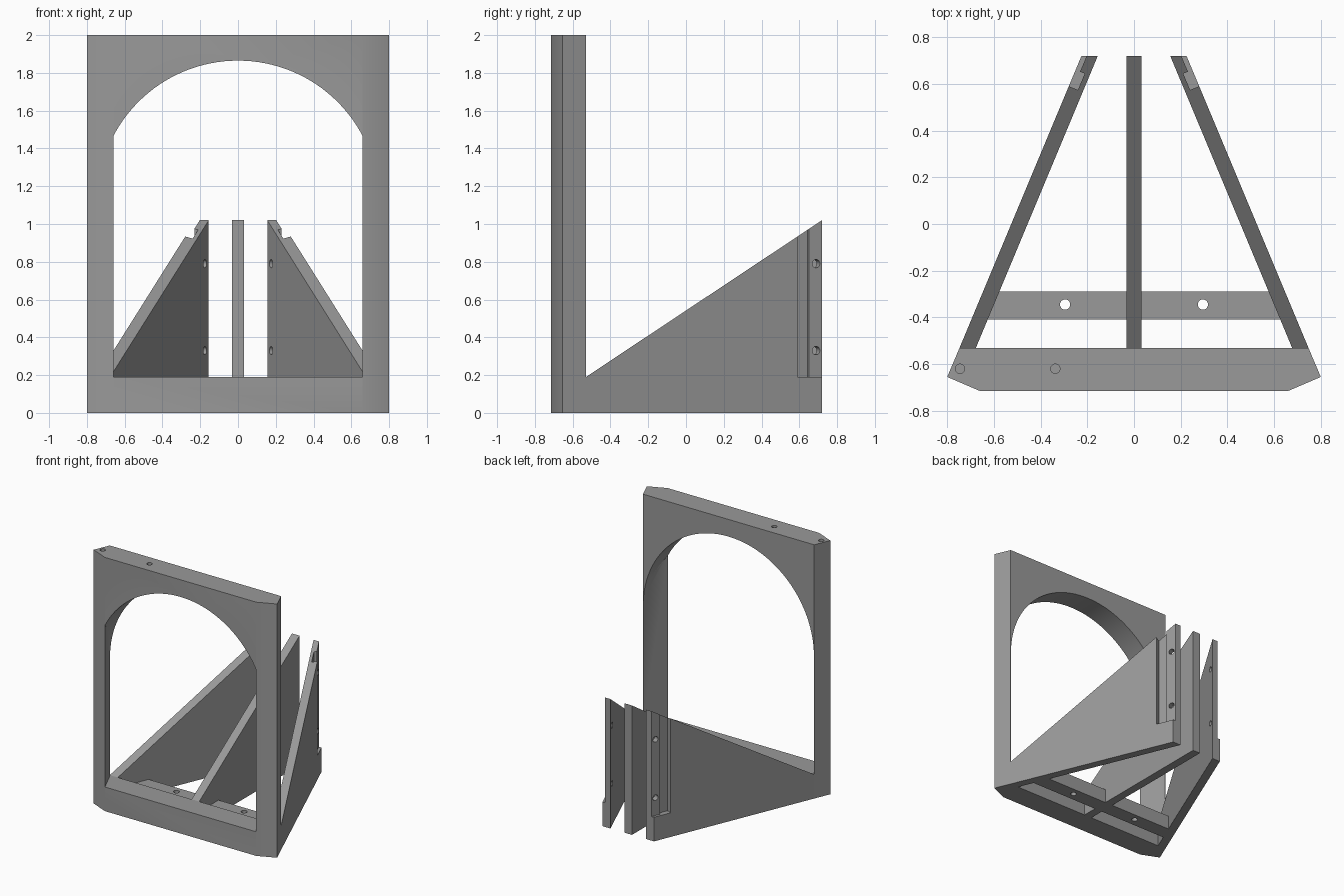
import bpy, bmesh, math
from mathutils import Vector

if "Cube" in bpy.data.objects:
    bpy.data.objects.remove(bpy.data.objects["Cube"])

grey = bpy.data.materials.new("plain grey")
grey.diffuse_color = (0.32, 0.32, 0.32, 1)
grey.use_nodes = True
grey.node_tree.nodes["Principled BSDF"].inputs["Base Color"].default_value = grey.diffuse_color


def extrude(name, points, offset):
    """Solid made by sweeping a flat polygon of 3D points along an offset."""
    bm = bmesh.new()
    face = bm.faces.new([bm.verts.new(p) for p in points])
    moved = bmesh.ops.extrude_face_region(bm, geom=[face])["geom"]
    bmesh.ops.translate(bm, vec=Vector(offset),
                        verts=[v for v in moved if isinstance(v, bmesh.types.BMVert)])
    bmesh.ops.recalc_face_normals(bm, faces=bm.faces)
    mesh = bpy.data.meshes.new(name)
    bm.to_mesh(mesh)
    bm.free()
    mesh.materials.append(grey)
    obj = bpy.data.objects.new(name, mesh)
    bpy.context.collection.objects.link(obj)
    return obj


def plan(name, points, z0, z1):
    return extrude(name, [(x, y, z0) for x, y in points], (0, 0, z1 - z0))


def rod(name, start, end, radius, sides=24):
    start, end = Vector(start), Vector(end)
    axis = end - start
    u = axis.orthogonal().normalized()
    w = axis.normalized().cross(u)
    ring = [start + radius * (u * math.cos(a) + w * math.sin(a))
            for a in (2 * math.pi * i / sides for i in range(sides))]
    return extrude(name, ring, axis)


def boolean(obj, tool, operation="DIFFERENCE"):
    """Apply a boolean and remove the tool."""
    mod = obj.modifiers.new("cut", "BOOLEAN")
    mod.operation, mod.object, mod.solver = operation, tool, "EXACT"
    bpy.context.view_layer.update()
    graph = bpy.context.evaluated_depsgraph_get()
    mesh = bpy.data.meshes.new_from_object(obj.evaluated_get(graph))
    obj.modifiers.clear()
    obj.data = mesh
    bpy.data.objects.remove(tool)


# Arched frame with chamfered front corners
frame = plan("arched_frame", [(-0.66, -0.715), (0.66, -0.715), (0.8, -0.655),
                              (0.747, -0.53), (-0.747, -0.53), (-0.8, -0.655)], 0, 2)

# Opening: round arch limited by jambs that flare toward the back
R, CZ, SILL = 0.745, 1.12, 0.19
arch = [(R * math.cos(math.pi * i / 64), CZ + R * math.sin(math.pi * i / 64)) for i in range(65)]
arch += [(-R, SILL), (R, SILL)]
opening = extrude("opening_cutter", [(x, -0.8, z) for x, z in arch], (0, 0.4, 0))
slope = 0.085 / 0.185
flare = [(s * (0.659 + slope * (y + 0.715)), y)
         for s, y in ((-1, -0.78), (1, -0.78), (1, -0.45), (-1, -0.45))]
boolean(opening, plan("flare_cutter", flare, 0, 2.2), "INTERSECT")
boolean(frame, opening)

# Blind holes in the top of the frame
for x in (-0.745, -0.337):
    boolean(frame, rod("hole_cutter", (x, -0.62, 1.88), (x, -0.62, 2.1), 0.02))

# Sloped ribs: triangular side profile, thickness across
BACK, FRONT, TOP = 0.72, -0.53, 1.02
extrude("centre_rib", [(-0.033, FRONT, 0), (-0.033, BACK, 0), (-0.033, BACK, TOP),
                       (-0.033, FRONT, SILL)], (0.066, 0, 0))

for side, label in ((-1, "left"), (1, "right")):
    rib = extrude(label + "_rib", [(side * 0.677, FRONT, 0), (side * 0.155, BACK, 0),
                                   (side * 0.155, BACK, TOP), (side * 0.677, FRONT, SILL)],
                  (side * 0.07, 0, 0))
    # Stepped recess in the outer face at the back end
    recess = [(0.32, 0.606), (0.24, 0.574), (0.211, 0.644), (0.231, 0.652), (0.194, 0.74), (0.32, 0.74)]
    boolean(rib, plan("recess_cutter", [(side * x, y) for x, y in recess], SILL, 1.2))
    # Fixing holes square to the rib
    for z in (0.33, 0.79):
        mid = Vector((side * 0.195, 0.68, z))
        across = Vector((side * 0.923, 0.384, 0)) * 0.1
        boolean(rib, rod("hole_cutter", mid - across, mid + across, 0.022))

# Cross bar with two through holes
bar = plan("cross_bar", [(-0.65, -0.41), (0.65, -0.41), (0.6, -0.29), (-0.6, -0.29)], 0, 0.11)
for x in (-0.295, 0.295):
    boolean(bar, rod("hole_cutter", (x, -0.345, -0.1), (x, -0.345, 0.3), 0.022))

# Smooth the arch and holes, keep edges sharp
for obj in list(bpy.context.scene.objects):
    bpy.ops.object.select_all(action="DESELECT")
    obj.select_set(True)
    bpy.context.view_layer.objects.active = obj
    bpy.ops.object.shade_smooth_by_angle(angle=math.radians(30))
